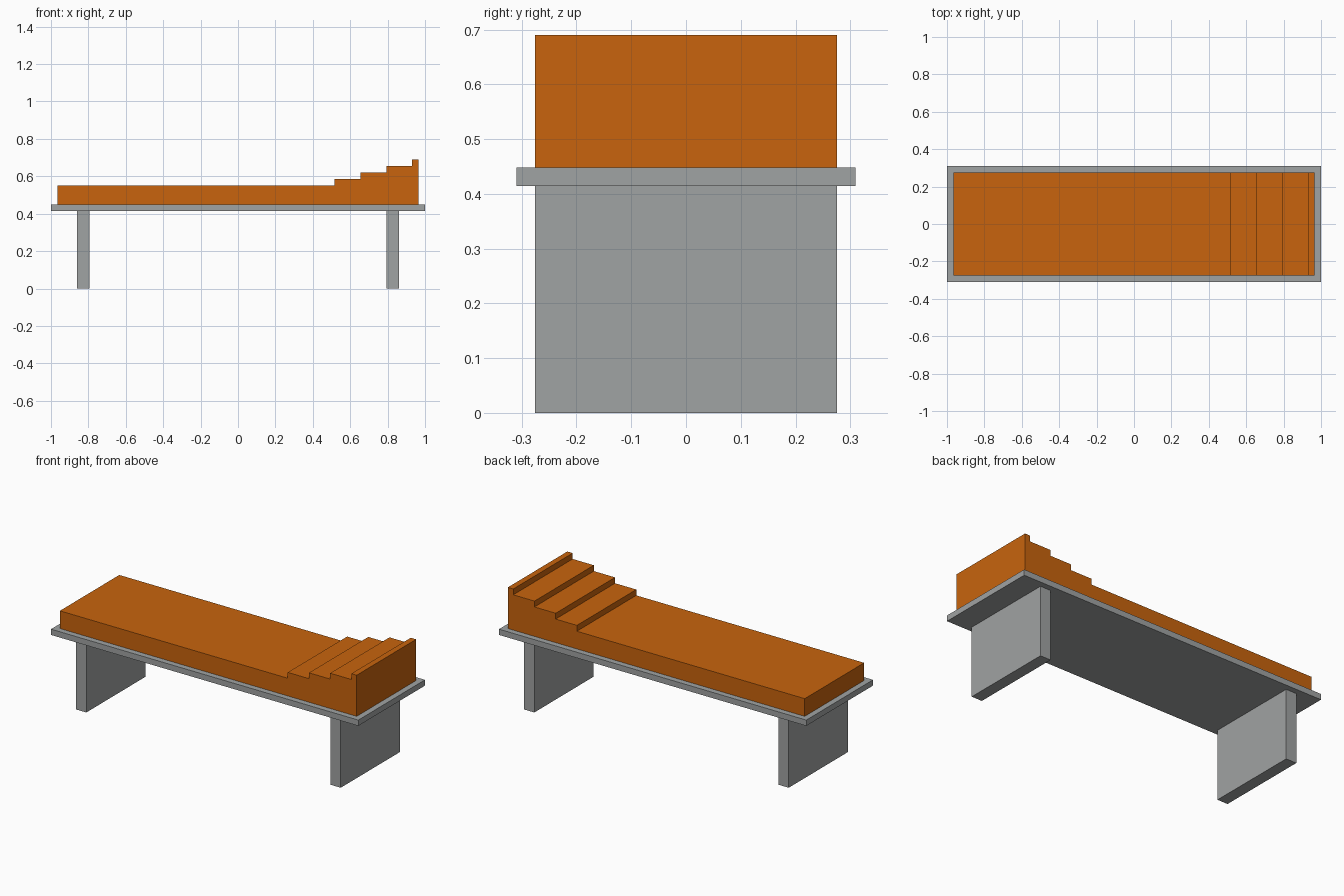
import bpy
import bmesh

cube = bpy.data.objects.get("Cube")
if cube:
    bpy.data.objects.remove(cube, do_unlink=True)


def make_material(name, color):
    mat = bpy.data.materials.new(name)
    mat.use_nodes = True
    mat.diffuse_color = color
    mat.node_tree.nodes["Principled BSDF"].inputs["Base Color"].default_value = color
    return mat


def extrude_profile(name, profile, half_depth, mat):
    """Extrude an x-z outline symmetrically along y."""
    bm = bmesh.new()
    face = bm.faces.new([bm.verts.new((x, -half_depth, z)) for x, z in profile])
    result = bmesh.ops.extrude_face_region(bm, geom=[face])
    verts = [v for v in result["geom"] if isinstance(v, bmesh.types.BMVert)]
    bmesh.ops.translate(bm, verts=verts, vec=(0, 2 * half_depth, 0))
    bmesh.ops.recalc_face_normals(bm, faces=bm.faces)
    mesh = bpy.data.meshes.new(name)
    bm.to_mesh(mesh)
    bm.free()
    mesh.materials.append(mat)
    obj = bpy.data.objects.new(name, mesh)
    bpy.context.collection.objects.link(obj)
    return obj


def box_profile(x0, x1, z0, z1):
    return [(x0, z0), (x1, z0), (x1, z1), (x0, z1)]


orange = make_material("orange cushion", (0.578, 0.127, 0.004, 1))
grey = make_material("grey frame", (0.352, 0.366, 0.366, 1))

LEG_TOP, SLAB_TOP = 0.414, 0.448
INNER_DEPTH = 0.276

# Slab legs and the thin bed platform
for side, x in (("right", -0.828), ("left", 0.828)):
    extrude_profile(side + "_leg", box_profile(x - 0.034, x + 0.034, 0, LEG_TOP),
                    INNER_DEPTH, grey)
extrude_profile("platform", box_profile(-1, 1, LEG_TOP, SLAB_TOP), 0.31, grey)

# Cushion whose headrest rises in four steps
END, FLAT_TOP, RISE = 0.966, 0.552, 0.0345
outline = [(END, SLAB_TOP), (-END, SLAB_TOP), (-END, FLAT_TOP)]
for i, x in enumerate((0.517, 0.655, 0.793, 0.931)):
    outline += [(x, FLAT_TOP + i * RISE), (x, FLAT_TOP + (i + 1) * RISE)]
outline.append((END, FLAT_TOP + 4 * RISE))
extrude_profile("cushion", outline, INNER_DEPTH, orange)
